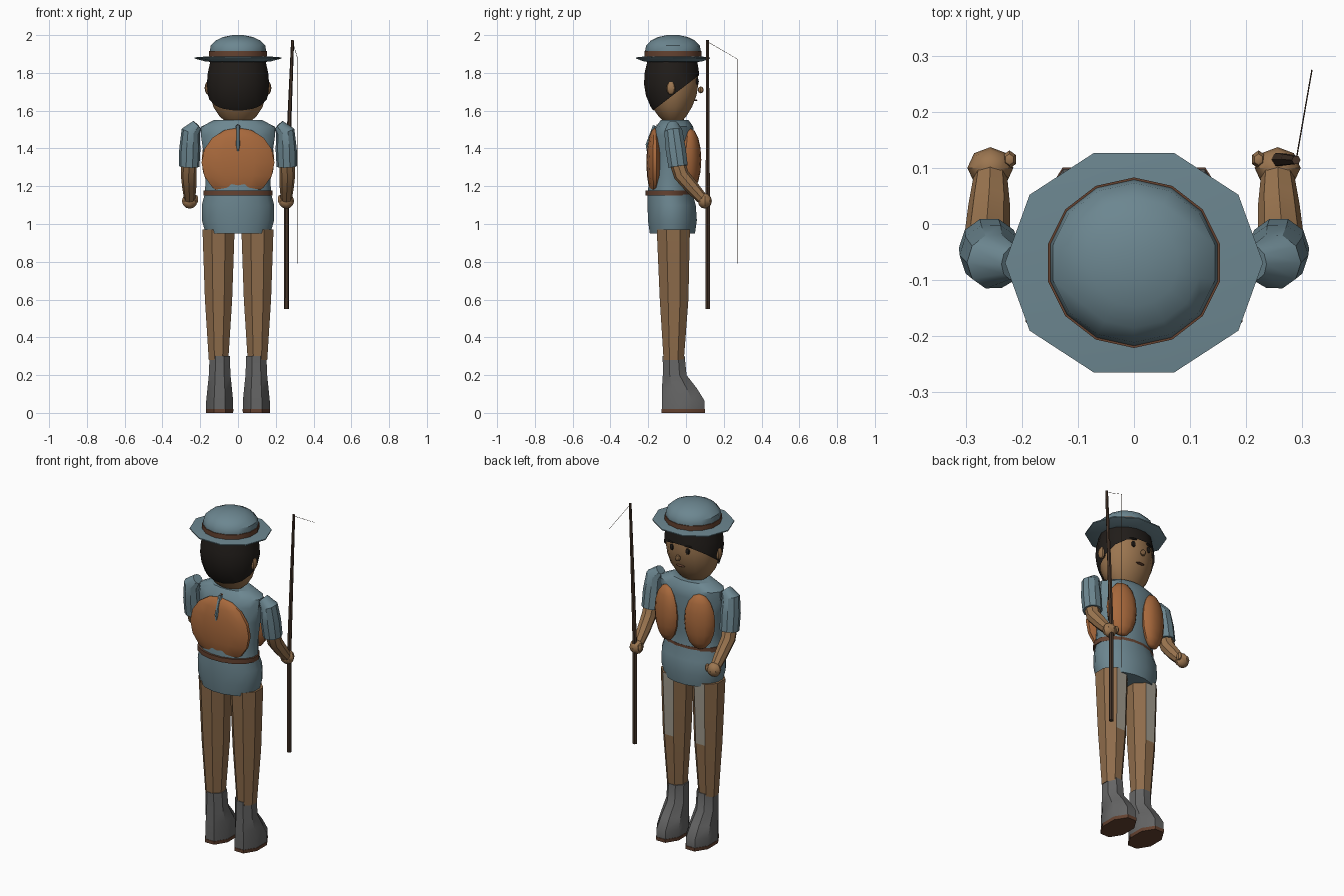
import bpy, bmesh, math
from mathutils import Vector, Matrix

if "Cube" in bpy.data.objects:
    bpy.data.objects.remove(bpy.data.objects["Cube"])


def material(name, r, g, b):
    m = bpy.data.materials.new(name)
    m.diffuse_color = (r, g, b, 1)
    m.use_nodes = True
    m.node_tree.nodes["Principled BSDF"].inputs["Base Color"].default_value = m.diffuse_color
    return m


BLUE = material("blue_cloth", 0.15, 0.24, 0.28)
ORANGE = material("orange_vest", 0.39, 0.14, 0.045)
SKIN = material("skin", 0.33, 0.18, 0.08)
TAN = material("trousers", 0.27, 0.15, 0.07)
PATCH = material("patch", 0.36, 0.33, 0.27)
HAIR = material("hair", 0.015, 0.012, 0.01)
BOOT = material("boot", 0.13, 0.13, 0.13)
LEATHER = material("leather", 0.13, 0.055, 0.03)
WOOD = material("wood", 0.06, 0.035, 0.022)


def finish(name, bm, mat):
    bmesh.ops.recalc_face_normals(bm, faces=bm.faces)
    me = bpy.data.meshes.new(name)
    bm.to_mesh(me)
    bm.free()
    ob = bpy.data.objects.new(name, me)
    bpy.context.collection.objects.link(ob)
    me.materials.append(mat)
    return ob


def skin_rings(name, rings, mat, cut=None, cap=True):
    bm = bmesh.new()
    loops = [[bm.verts.new(p) for p in ring] for ring in rings]
    n = len(loops[0])
    for a, b in zip(loops, loops[1:]):
        for i in range(n):
            j = (i + 1) % n
            bm.faces.new((a[i], a[j], b[j], b[i]))
    if cap:
        bm.faces.new(loops[0])
        bm.faces.new(loops[-1])
    if cut:
        bmesh.ops.bisect_plane(bm, geom=bm.verts[:] + bm.edges[:] + bm.faces[:],
                               plane_co=cut[0], plane_no=cut[1], clear_inner=True)
    return finish(name, bm, mat)


def loft(name, rows, sides, mat, x=0, phase=0.5, **kw):
    """Stack of horizontal ellipses; each row is z, rx, ry, y centre."""
    rings = []
    for z, rx, ry, yc in rows:
        rings.append([(x + rx * math.cos(2 * math.pi * (i + phase) / sides),
                       yc + ry * math.sin(2 * math.pi * (i + phase) / sides), z)
                      for i in range(sides)])
    return skin_rings(name, rings, mat, **kw)


def tube(name, pts, radii, sides, mat):
    """Round tube that follows a path."""
    pts = [Vector(p) for p in pts]
    rings = []
    for i, p in enumerate(pts):
        t = (pts[min(i + 1, len(pts) - 1)] - pts[max(i - 1, 0)]).normalized()
        u = (Vector((1, 0, 0)) - t * t.x).normalized()
        v = t.cross(u)
        rings.append([p + radii[i] * (u * math.cos(a) + v * math.sin(a))
                      for a in [2 * math.pi * k / sides for k in range(sides)]])
    return skin_rings(name, rings, mat)


def ball(name, loc, scale, mat, seg=10, rings=6, rz=0.0):
    bm = bmesh.new()
    m = Matrix.Translation(loc) @ Matrix.Rotation(rz, 4, 'Z') @ Matrix.Diagonal((*scale, 1))
    bmesh.ops.create_uvsphere(bm, u_segments=seg, v_segments=rings, radius=1, matrix=m)
    return finish(name, bm, mat)


# Hat: brim, band and crown
Y = -0.069
loft("hat_brim", [(1.858, .14, .135, Y), (1.860, .17, .16, Y), (1.876, .23, .206, Y),
                  (1.882, .23, .206, Y), (1.888, .15, .145, Y)], 10, BLUE, phase=0)
loft("hat_band", [(1.885, .157, .152, Y), (1.915, .157, .152, Y)], 14, LEATHER)
loft("hat_crown", [(1.88, .15, .145, Y), (1.915, .153, .148, Y), (1.945, .148, .142, Y),
                   (1.972, .12, .116, Y), (1.99, .08, .078, Y), (2.0, .03, .03, Y)], 14, BLUE)

# Head and hair shell cut along a slanted hairline
head = [(1.545, .07, .05, -.07), (1.57, .1, .075, -.072), (1.62, .133, .108, -.074),
        (1.68, .15, .133, -.075), (1.74, .157, .143, -.075), (1.80, .152, .14, -.075),
        (1.875, .135, .125, -.072)]
loft("head", head, 16, SKIN)
loft("hair", [(z, rx + .011, ry + .007, yc) for z, rx, ry, yc in head], 16, HAIR,
     cut=((0, -.18, 1.597), (0, -.188, .245)), cap=False)
loft("neck", [(1.5, .07, .06, -.065), (1.57, .065, .055, -.068)], 10, SKIN)
ball("nose", (0, .078, 1.71), (.016, .016, .018), SKIN, 8, 5)
ball("mouth", (0, .05, 1.655), (.028, .012, .004), LEATHER, 8, 4)
for s, side in ((1, "right"), (-1, "left")):
    ball("ear_" + side, (s * .157, -.08, 1.72), (.02, .026, .036), SKIN, 8, 6)
    ball("eye_" + side, (s * .052, .058, 1.755), (.014, .01, .018), HAIR, 8, 6)
    ball("eyebrow_" + side, (s * .055, .055, 1.787), (.026, .012, .005), HAIR, 8, 4, -s * .3)

# Tunic, belt and back pad
loft("tunic", [(.95, .175, .122, -.072), (1.02, .195, .132, -.072), (1.1, .195, .13, -.076),
               (1.165, .178, .12, -.085), (1.25, .175, .116, -.08), (1.38, .187, .114, -.07),
               (1.47, .2, .11, -.065), (1.515, .2, .1, -.06), (1.55, .13, .075, -.06)], 16, BLUE)
loft("belt", [(1.15, .187, .126, -.09), (1.177, .187, .126, -.09)], 16, LEATHER)
ball("vest_back", (0, -.165, 1.325), (.198, .045, .185), ORANGE, 14, 8)
tube("back_strap", [(0, -.2, 1.36), (0, -.205, 1.42), (0, -.165, 1.52)], [.004, .01, .012], 6, BLUE)
tube("collar_loop", [(-.035, -.14, 1.515), (0, -.152, 1.522), (.035, -.14, 1.508)],
     [.004, .006, .004], 6, LEATHER)

for s, side in ((1, "right"), (-1, "left")):
    # Vest front pad
    ball("vest_front_" + side, (s * .108, .025, 1.34), (.088, .052, .165), ORANGE, 12, 8, -s * .3)

    # Sleeve, arm and hand
    tube("sleeve_" + side, [(s * .215, -.07, 1.525), (s * .25, -.067, 1.49), (s * .255, -.055, 1.4),
                            (s * .258, -.042, 1.305)], [.03, .05, .056, .054], 10, BLUE)
    tube("arm_" + side, [(s * .258, -.05, 1.34), (s * .262, -.025, 1.26), (s * .258, .035, 1.19),
                         (s * .256, .085, 1.135)], [.042, .041, .037, .03], 8, SKIN)
    ball("hand_" + side, (s * .256, .1, 1.122), (.041, .037, .041), SKIN, 8, 6)
    ball("thumb_" + side, (s * .222, .115, 1.13), (.014, .017, .024), SKIN, 6, 5)

    # Trouser leg with a pale patch on the front of the thigh
    leg = loft("trouser_leg_" + side, [(.28, .056, .058, -.065), (.6, .078, .082, -.063),
                                       (.97, .092, .095, -.067)], 8, TAN, x=s * .103)
    leg.data.materials.append(PATCH)
    for f in leg.data.polygons:
        if f.normal.y > .9 and f.center.z > .6:
            f.material_index = 1

    # Boot and sole
    loft("boot_" + side, [(.02, .077, .122, -.015), (.065, .077, .122, -.015),
                          (.13, .07, .1, -.035), (.2, .062, .068, -.06),
                          (.3, .058, .063, -.065)], 8, BOOT, x=s * .097)
    loft("boot_sole_" + side, [(0, .077, .124, -.015), (.02, .079, .125, -.015)], 8,
         LEATHER, x=s * .097)

# Fishing rod and line
tube("fishing_rod", [(.257, .115, .55), (.258, .115, 1.15), (.272, .115, 1.55), (.289, .114, 1.973)],
     [.014, .013, .011, .008], 6, WOOD)
tube("fishing_line", [(.289, .114, 1.965), (.317, .274, 1.872), (.317, .274, .79)],
     [.0012] * 3, 4, WOOD)

# Smooth rounded forms, keep hard edges
for ob in bpy.context.collection.objects:
    ob.select_set(True)
    bpy.context.view_layer.objects.active = ob
bpy.ops.object.shade_smooth_by_angle(angle=math.radians(35))
